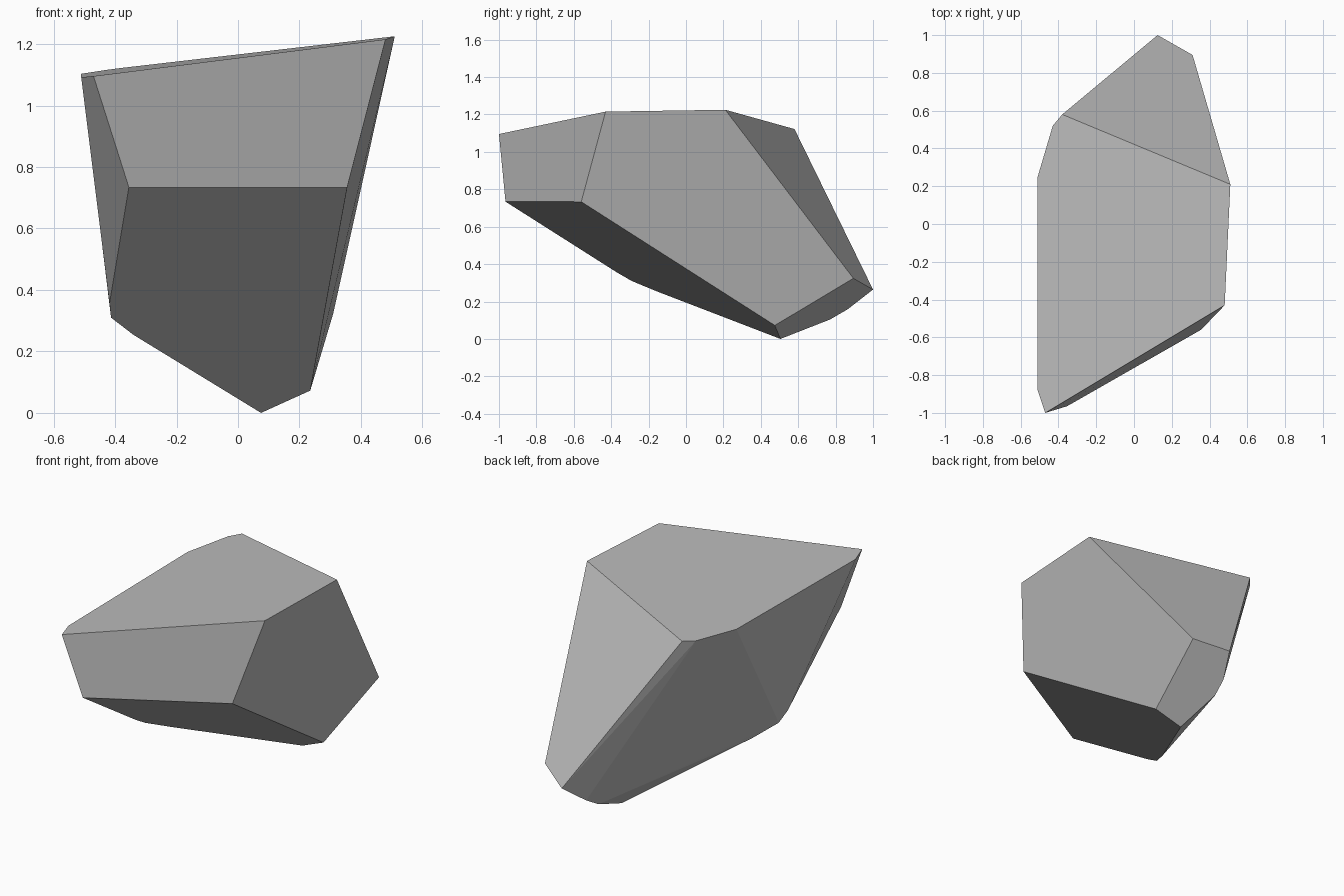
import bpy
import bmesh
from math import radians

cube = bpy.data.objects.get("Cube")
if cube:
    bpy.data.objects.remove(cube, do_unlink=True)

# Plain grey stone
stone = bpy.data.materials.new("stone_grey")
stone.use_nodes = True
GREY = (0.5, 0.5, 0.5, 1)
stone.diffuse_color = GREY
stone.node_tree.nodes["Principled BSDF"].inputs["Base Color"].default_value = GREY


def top_height(x, y):
    """Height of the gently tilted top facet."""
    return 1.168 + 0.12 * x + 0.01 * y


def underside_height(x, y):
    """Height of the steep facet under the front."""
    return 0.283 + 0.341 * x - 0.599 * y


# Corners lying on the two main facets
top_rim = [(-.47, -1), (.48, -.43), (.51, .21), (-.38, .58),
           (-.43, .52), (-.51, .25), (-.51, -.88)]
under_rim = [(-.355, -.965), (.355, -.56), (.235, .475), (.075, .505),
             (-.34, -.155), (-.413, -.29), (-.418, -.37)]

# Low tip at the back
back_tip = [(.31, .895, .33), (.125, 1, .27), (.058, .865, .165), (.041, .77, .11)]

corners = [(x, y, top_height(x, y)) for x, y in top_rim]
corners += [(x, y, underside_height(x, y)) for x, y in under_rim]
corners += back_tip

# Wrap the corners in a convex shell and merge nearly flat triangles into facets
bm = bmesh.new()
for corner in corners:
    bm.verts.new(corner)
hull = bmesh.ops.convex_hull(bm, input=bm.verts[:])
loose = [v for v in bm.verts if not v.link_faces]
bmesh.ops.delete(bm, geom=loose, context='VERTS')
bmesh.ops.dissolve_limit(bm, angle_limit=radians(3), verts=bm.verts[:], edges=bm.edges[:])
bmesh.ops.recalc_face_normals(bm, faces=bm.faces[:])

# Rest the lowest corner on the ground
lowest = min(v.co.z for v in bm.verts)
bmesh.ops.translate(bm, vec=(0, 0, -lowest), verts=bm.verts[:])

mesh = bpy.data.meshes.new("rock")
bm.to_mesh(mesh)
bm.free()
mesh.materials.append(stone)
rock = bpy.data.objects.new("rock", mesh)
bpy.context.collection.objects.link(rock)
